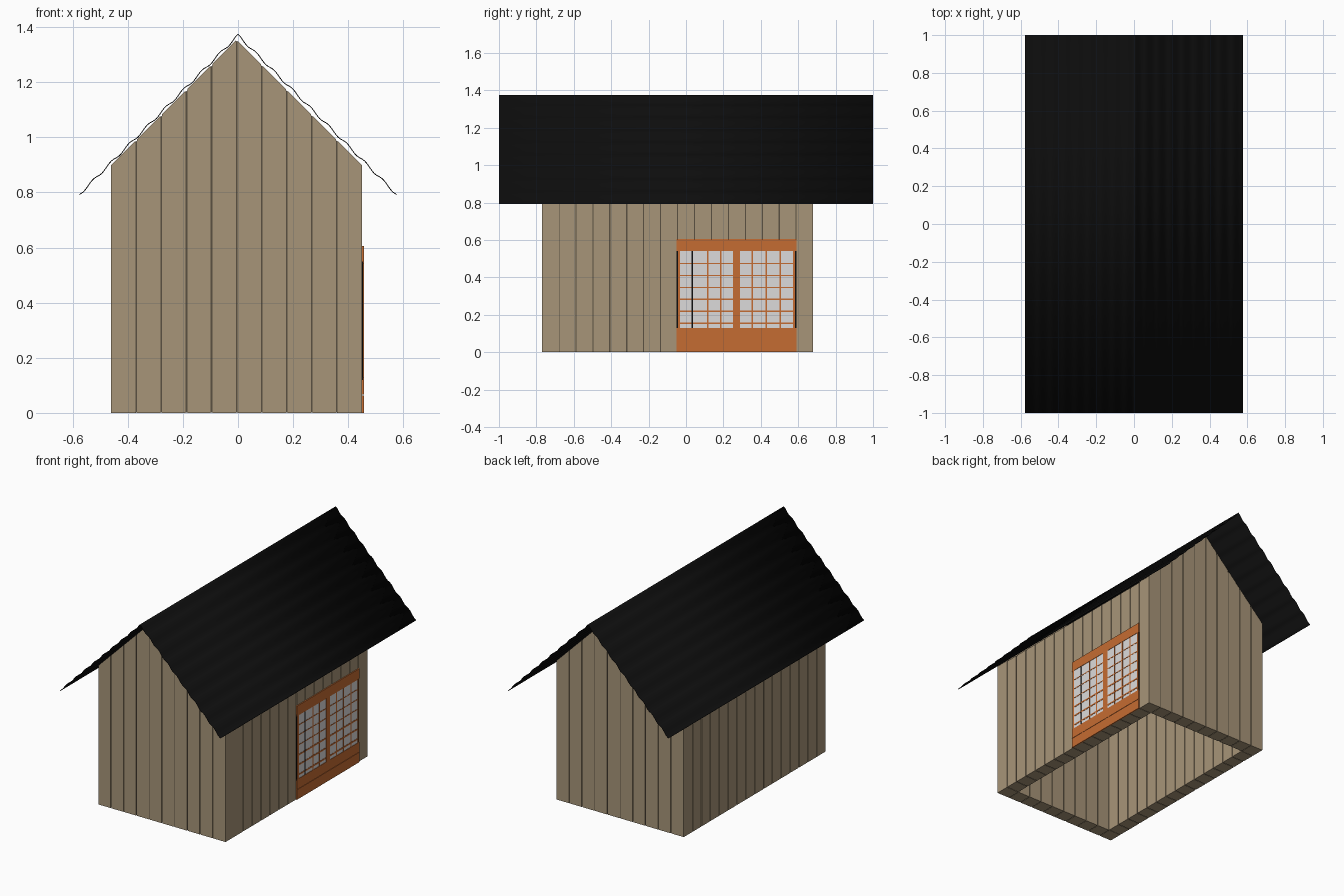
import bpy, bmesh, math
from mathutils import Vector

if "Cube" in bpy.data.objects:
    bpy.data.objects.remove(bpy.data.objects["Cube"])


def material(name, rgb):
    m = bpy.data.materials.new(name)
    m.diffuse_color = (*rgb, 1)
    m.use_nodes = True
    m.node_tree.nodes["Principled BSDF"].inputs["Base Color"].default_value = m.diffuse_color
    return m


TAN = material("tan wood", (0.39, 0.30, 0.19))
DARK = material("dark groove", (0.10, 0.08, 0.052))
BLACK = material("black", (0.004, 0.004, 0.004))
ORANGE = material("orange wood", (0.56, 0.15, 0.032))
PAPER = material("white paper", (0.72, 0.71, 0.71))


def prism(bm, pts, offset):
    """Extrude a flat outline by an offset vector into a closed solid."""
    a = [bm.verts.new(p) for p in pts]
    b = [bm.verts.new(Vector(p) + Vector(offset)) for p in pts]
    bm.faces.new(a)
    bm.faces.new(b[::-1])
    n = len(a)
    for i in range(n):
        j = (i + 1) % n
        bm.faces.new((a[i], b[i], b[j], a[j]))


def box(bm, lo, hi):
    (x0, y0, z0), (x1, y1, z1) = lo, hi
    prism(bm, [(x0, y0, z0), (x1, y0, z0), (x1, y1, z0), (x0, y1, z0)], (0, 0, z1 - z0))


def finish(bm, name, mat):
    bmesh.ops.recalc_face_normals(bm, faces=bm.faces)
    me = bpy.data.meshes.new(name)
    bm.to_mesh(me)
    bm.free()
    me.materials.append(mat)
    ob = bpy.data.objects.new(name, me)
    bpy.context.collection.objects.link(ob)
    return ob


# House dimensions
X0, X1, Y0, Y1 = -0.46, 0.45, -0.77, 0.68
MID, PEAK, EAVE = -0.005, 1.354, 0.895
T, GAP, REC = 0.09, 0.003, 0.004      # wall thickness, half groove, groove depth


def gable_z(x):
    return PEAK - abs(x - MID)


# Gable walls: ten upright boards each, over a recessed dark core
for name, y in (("front_wall", Y0), ("back_wall", Y1 - T)):
    bm = bmesh.new()
    w = (X1 - X0) / 10
    for i in range(10):
        a = X0 + i * w + (GAP if i else 0)
        b = X0 + (i + 1) * w - (GAP if i < 9 else 0)
        prism(bm, [(a, y, 0), (b, y, 0), (b, y, gable_z(b)), (a, y, gable_z(a))], (0, T, 0))
    finish(bm, name + "_boards", TAN)
    bm = bmesh.new()
    a, b, yy = X0 + 0.02, X1 - 0.02, y + REC
    prism(bm, [(a, yy, 0.002), (b, yy, 0.002), (b, yy, gable_z(b) - REC),
               (MID, yy, PEAK - REC), (a, yy, gable_z(a) - REC)], (0, T - 2 * REC, 0))
    finish(bm, name + "_core", DARK)

# Side walls: boards between the gable walls
for name, x in (("left_wall", X0), ("right_wall", X1 - T)):
    bm = bmesh.new()
    w = (Y1 - Y0) / 16
    for i in range(1, 15):
        box(bm, (x, Y0 + i * w + GAP, 0), (x + T, Y0 + (i + 1) * w - GAP, EAVE))
    finish(bm, name + "_boards", TAN)
    bm = bmesh.new()
    box(bm, (x + REC, Y0 + T - 0.01, 0.002), (x + T - REC, Y1 - T + 0.01, EAVE - REC))
    finish(bm, name + "_core", DARK)

# Corrugated roof sheet
bm = bmesh.new()
HALF, STEPS, PERIOD = 0.575, 84, 0.46 / 7
rows = []
for i in range(-STEPS, STEPS + 1):
    x = HALF * i / STEPS
    z = 1.368 - 1.003 * abs(x) + 0.005 * math.cos(2 * math.pi * x / PERIOD)
    rows.append((bm.verts.new((x, -1, z)), bm.verts.new((x, 1, z))))
for p, q in zip(rows, rows[1:]):
    bm.faces.new((p[0], q[0], q[1], p[1]))
for f in bm.faces:
    f.smooth = True
me = bpy.data.meshes.new("roof")
bm.to_mesh(me)
bm.free()
me.materials.append(BLACK)
roof = bpy.data.objects.new("roof", me)
bpy.context.collection.objects.link(roof)
sol = roof.modifiers.new("thickness", 'SOLIDIFY')
sol.thickness = 0.003
sol.offset = 1

# Sliding door: black backing, paper panes, orange frame and lattice
D0, D1, FX = -0.05, 0.59, X1 + 0.007


def door_part(name, mat, rects, x):
    bm = bmesh.new()
    for ya, yb, za, zb in rects:
        box(bm, (X1 - 0.002, ya, za), (x, yb, zb))
    finish(bm, name, mat)


door_part("door_backing", BLACK, [(D0, D1, 0.12, 0.55)], X1 + 0.003)
door_part("door_paper", PAPER, [(-0.035, 0.58, 0.13, 0.54)], X1 + 0.0045)
door_part("door_frame", ORANGE, [
    (D0, D1, 0.54, 0.605), (D0, D1, 0.066, 0.13), (D0, D1, 0, 0.064),
    (0.25, 0.29, 0.13, 0.54), (-0.044, -0.031, 0.13, 0.54), (0.572, 0.584, 0.13, 0.54)], FX)
lattice = [(y - 0.004, y + 0.004, 0.13, 0.54) for y in (0.115, 0.185, 0.355, 0.43, 0.505)]
for i in range(6):
    z, h = 0.155 + 0.064 * i, (0.005 if i < 3 else 0.003)
    lattice.append((-0.035, 0.58, z - h, z + h))
door_part("door_lattice", ORANGE, lattice, X1 + 0.006)
door_part("door_edge_line", BLACK, [(0.030, 0.037, 0.13, 0.54)], X1 + 0.0063)
